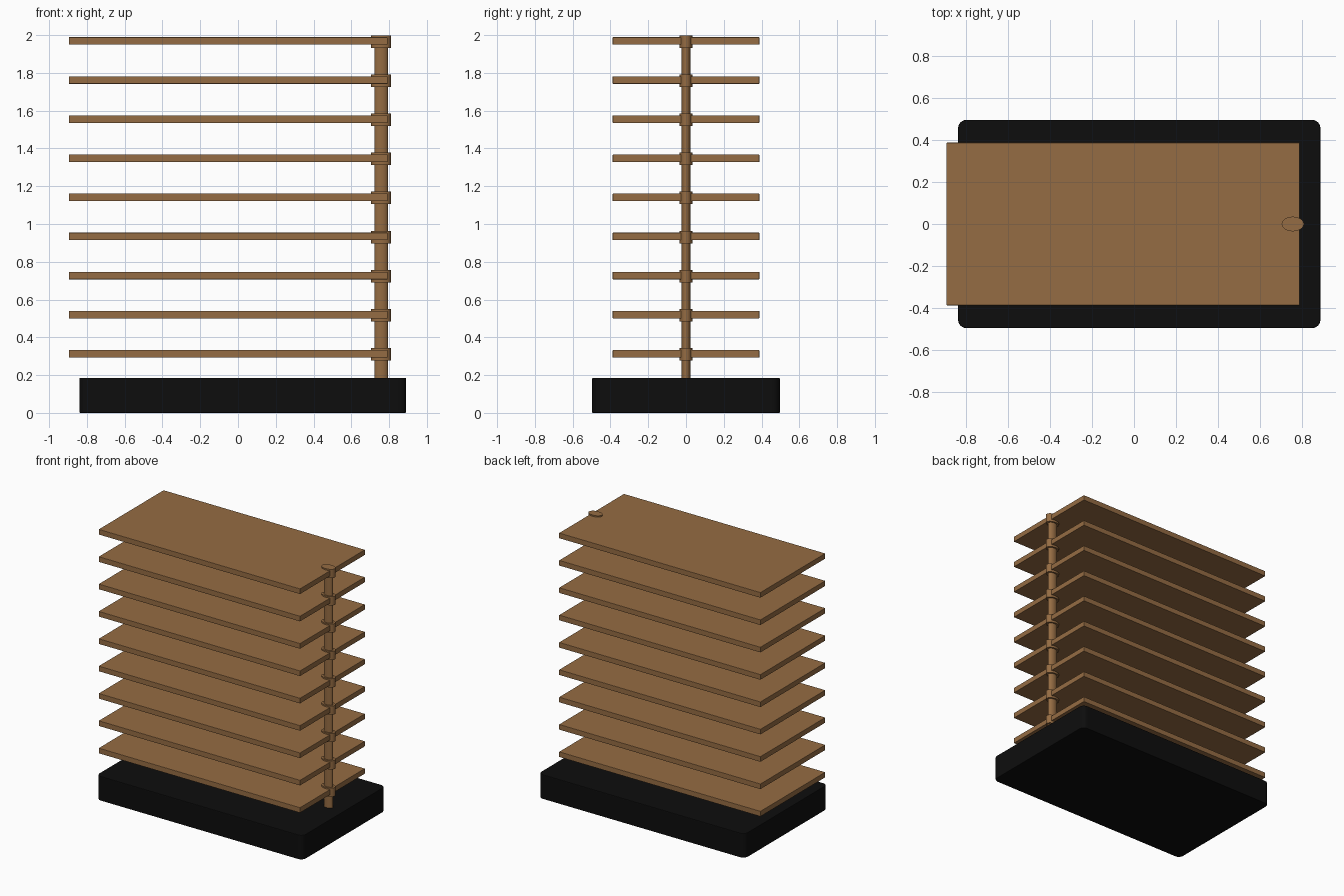
import bpy
import bmesh
import math

cube = bpy.data.objects.get("Cube")
if cube:
    bpy.data.objects.remove(cube, do_unlink=True)


def material(name, rgb):
    m = bpy.data.materials.new(name)
    m.use_nodes = True
    m.diffuse_color = (*rgb, 1)
    m.node_tree.nodes["Principled BSDF"].inputs["Base Color"].default_value = (*rgb, 1)
    return m


wood = material("warm wood", (0.30, 0.15, 0.056))
black = material("matte black", (0.004, 0.004, 0.004))


def box(name, x, y, z, mat, corner=0, edge=0):
    """Box from (min, max) ranges, with rounded upright corners and soft rims."""
    lo, hi = zip(x, y, z)
    bm = bmesh.new()
    bmesh.ops.create_cube(bm, size=1)
    for v in bm.verts:
        v.co = [a if c < 0 else b for c, a, b in zip(v.co, lo, hi)]
    if corner:
        upright = [e for e in bm.edges if abs(e.verts[0].co.z - e.verts[1].co.z) > 0.01]
        bmesh.ops.bevel(bm, geom=upright, offset=corner, segments=6,
                        profile=0.5, affect='EDGES')
    mesh = bpy.data.meshes.new(name)
    bm.to_mesh(mesh)
    bm.free()
    mesh.materials.append(mat)
    ob = bpy.data.objects.new(name, mesh)
    bpy.context.collection.objects.link(ob)
    if edge:
        bev = ob.modifiers.new("soft edges", 'BEVEL')
        bev.width = edge
        bev.segments = 2
        bev.limit_method = 'ANGLE'
    return ob


def oval_rod(name, x, rx, ry, z, mat):
    """Upright rod with an oval section."""
    bpy.ops.mesh.primitive_cylinder_add(vertices=32, radius=1, depth=1,
                                        location=(x, 0, sum(z) / 2))
    ob = bpy.context.object
    ob.name = name
    ob.scale = (rx, ry, z[1] - z[0])
    bpy.ops.object.transform_apply(location=False, rotation=False, scale=True)
    ob.data.materials.append(mat)
    bpy.ops.object.shade_smooth_by_angle(angle=math.radians(35))
    return ob


# Plinth
box("base", (-0.84, 0.89), (-0.497, 0.497), (0, 0.185), black, corner=0.04, edge=0.005)

# Post rising from the plinth
POST_X = 0.758
oval_rod("post", POST_X, 0.036, 0.023, (0.18, 1.998), wood)

# Shelves, each gripped by a collar on the post
COUNT, FIRST, STEP = 9, 0.313, 0.207
for i in range(COUNT):
    z = FIRST + i * STEP
    box(f"shelf_{i + 1}", (-0.895, 0.791), (-0.388, 0.388), (z - 0.02, z + 0.02), wood,
        edge=0.002)
    oval_rod(f"collar_{i + 1}", POST_X, 0.053, 0.035, (z - 0.036, z + 0.03), wood)
